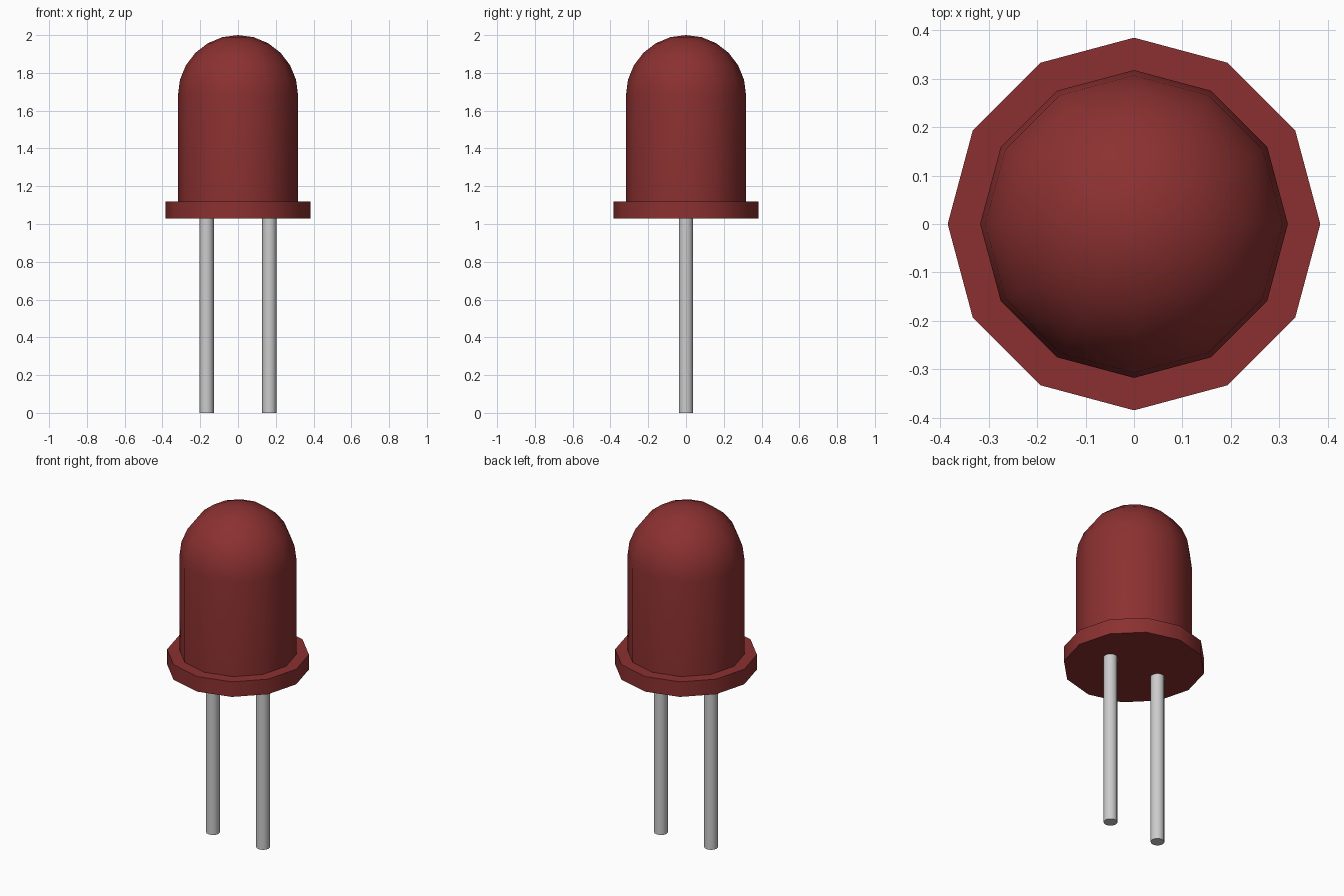
import bpy, bmesh
from math import sin, cos, pi, radians

if "Cube" in bpy.data.objects:
    bpy.data.objects.remove(bpy.data.objects["Cube"])

SIDES = 12


def lathe(name, profile, sides, x=0.0, color=None):
    """Spin an (r, z) profile about the vertical axis; r = 0 makes a pole."""
    bm = bmesh.new()
    rings = []
    for r, z in profile:
        n = 1 if r == 0 else sides
        rings.append([bm.verts.new((r * cos(2 * pi * i / sides), r * sin(2 * pi * i / sides), z))
                      for i in range(n)])
    for a, b in zip(rings, rings[1:]):
        for i in range(sides):
            j = (i + 1) % sides
            if len(b) == 1:
                bm.faces.new((a[i], a[j], b[0]))
            else:
                bm.faces.new((a[i], a[j], b[j], b[i]))
    # Flat caps on open ends
    if len(rings[0]) > 1:
        bm.faces.new(rings[0][::-1])
    if len(rings[-1]) > 1:
        bm.faces.new(rings[-1])
    bmesh.ops.recalc_face_normals(bm, faces=bm.faces)
    mesh = bpy.data.meshes.new(name)
    bm.to_mesh(mesh)
    bm.free()
    obj = bpy.data.objects.new(name, mesh)
    obj.location.x = x
    bpy.context.collection.objects.link(obj)
    if color:
        mat = bpy.data.materials.new(name + "_material")
        mat.diffuse_color = color
        mat.use_nodes = True
        mat.node_tree.nodes["Principled BSDF"].inputs["Base Color"].default_value = mat.diffuse_color
        mesh.materials.append(mat)
    bpy.ops.object.select_all(action='DESELECT')
    obj.select_set(True)
    bpy.context.view_layer.objects.active = obj
    bpy.ops.object.shade_smooth_by_angle(angle=radians(35))
    return obj


# Red lens: rim flange, straight body and domed top
R, DOME_Z = 0.318, 1.682
profile = [(0.385, 1.03), (0.385, 1.12), (R, 1.12)]
profile += [(R * cos(radians(a)), DOME_Z + R * sin(radians(a))) for a in range(0, 90, 15)]
profile.append((0, 2.0))
lathe("lens", profile, SIDES, color=(0.26, 0.03, 0.03, 1))

# Two wire legs
for side, x in (("left", -0.166), ("right", 0.166)):
    lathe(side + "_leg", [(0.038, 0), (0.038, 1.03)], SIDES, x)
